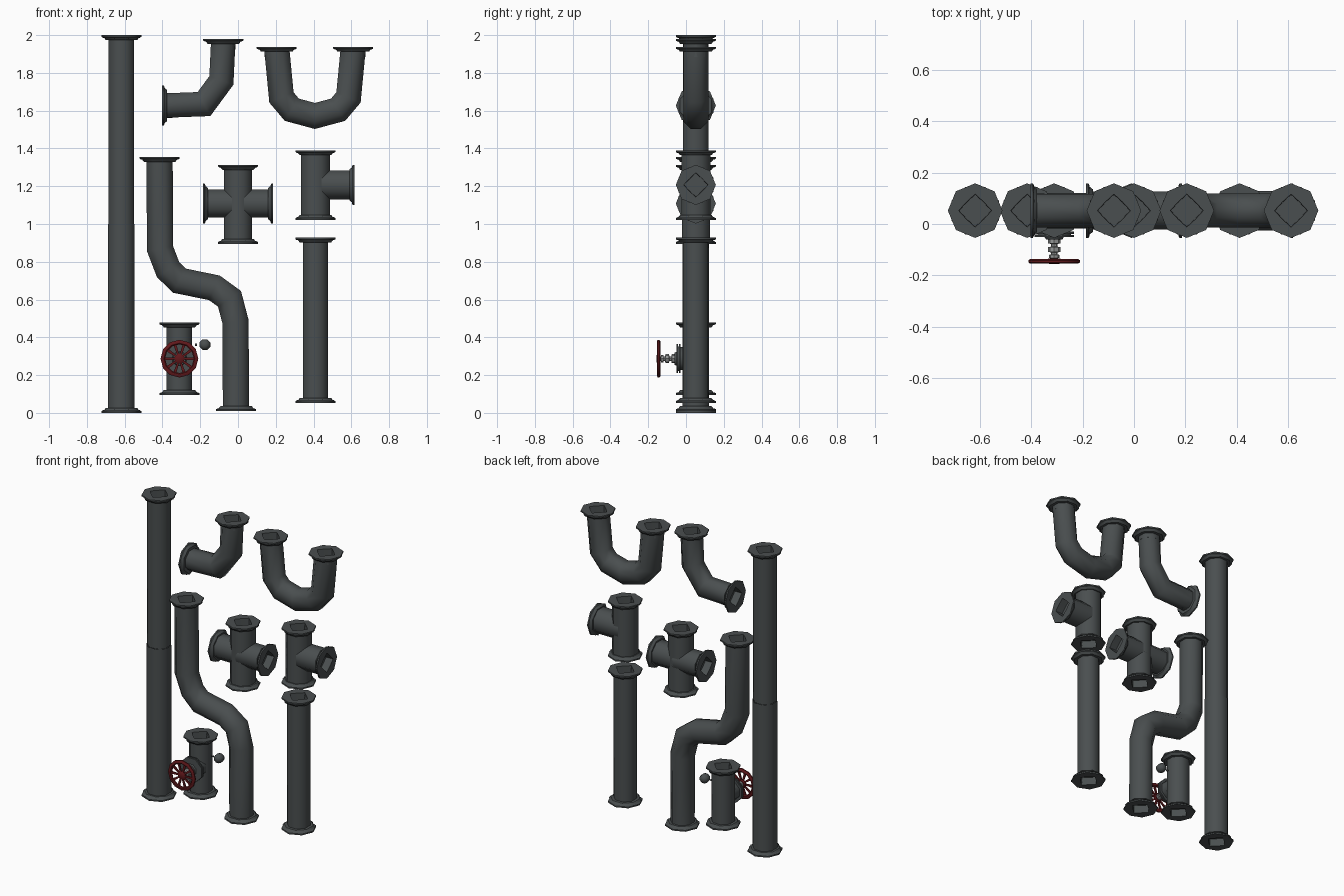
import bpy, bmesh, math
from mathutils import Vector

if "Cube" in bpy.data.objects:
    bpy.data.objects.remove(bpy.data.objects["Cube"])

YC = 0.052          # depth of the pipe axes
X, Y, Z = Vector((1, 0, 0)), Vector((0, 1, 0)), Vector((0, 0, 1))


def material(name, rgb):
    m = bpy.data.materials.new(name)
    m.diffuse_color = (*rgb, 1)
    m.use_nodes = True
    m.node_tree.nodes["Principled BSDF"].inputs["Base Color"].default_value = m.diffuse_color
    return m


IRON = material("dark_iron", (0.068, 0.077, 0.079))
RED = material("dark_red", (0.12, 0.009, 0.011))
STEEL = material("light_steel", (0.30, 0.31, 0.31))


def pt(x, z):
    return Vector((x, YC, z))


def loft(bm, rings, cap=True, closed=False):
    vs = [[bm.verts.new(p) for p in r] for r in rings]
    pairs = list(zip(vs, vs[1:])) + ([(vs[-1], vs[0])] if closed else [])
    for a, b in pairs:
        n = len(a)
        for i in range(n):
            bm.faces.new((a[i], a[(i + 1) % n], b[(i + 1) % n], b[i]))
    if cap and not closed:
        bm.faces.new(vs[0])
        bm.faces.new(vs[-1])


def ring(c, u, v, r, n=8, phase=0.0, square=False):
    out = []
    for i in range(n):
        a = phase + math.tau * i / n
        k = r * (0.74 if square and i % 2 else 1)
        out.append(c + u * (k * math.cos(a)) + v * (k * math.sin(a)))
    return out


def lathe(bm, c, axis, profile, n=8, phase=0.0, closed=False):
    """profile: (radius, distance along axis[, square bore])"""
    v = Z if abs(axis.y) > 0.5 else Y
    u = v.cross(axis)
    loft(bm, [ring(c + axis * p[1], u, v, p[0], n, phase, len(p) > 2)
              for p in profile], closed=closed)


def tube(bm, path, r=0.073, cap=False):
    """Mitred eight-sided sweep along a path in the x-z plane."""
    pts = [pt(*p) for p in path]
    rings = []
    for i, p in enumerate(pts):
        a = (p - pts[i - 1]).normalized() if i else None
        b = (pts[i + 1] - p).normalized() if i < len(pts) - 1 else None
        a, b = a or b, b or a
        t = (a + b).normalized()
        rings.append(ring(p, Y.cross(t) / t.dot(a), Y, r, 8, math.pi / 8))
    loft(bm, rings, cap)


def flange(bm, x, z, axis):
    """Octagonal flange with square recess; axis points out of the pipe."""
    c = pt(x, z)
    lathe(bm, c, axis, [(0.066, -0.055), (0.066, -0.014), (0.097, -0.014), (0.106, -0.009),
                        (0.106, 0), (0.064, 0, 1), (0.062, -0.05, 1)])
    lathe(bm, c, axis, [(0.068, -0.026), (0.09, -0.026), (0.1, -0.014), (0.068, -0.014)],
          phase=math.pi / 8, closed=True)


def finish(name, bm, mat, angle=50):
    bmesh.ops.recalc_face_normals(bm, faces=bm.faces)
    me = bpy.data.meshes.new(name)
    bm.to_mesh(me)
    bm.free()
    me.materials.append(mat)
    ob = bpy.data.objects.new(name, me)
    bpy.context.collection.objects.link(ob)
    bpy.ops.object.select_all(action='DESELECT')
    ob.select_set(True)
    bpy.context.view_layer.objects.active = ob
    bpy.ops.object.shade_smooth_by_angle(angle=math.radians(angle))


def fitting(name, tubes, flanges):
    bm = bmesh.new()
    for path, r in tubes:
        tube(bm, path, r)
    for f in flanges:
        flange(bm, *f)
    finish(name, bm, IRON)


# long pipe in two sections, and short pipe
fitting("long_pipe", [([(-.617, .005), (-.617, 1)], .076), ([(-.617, 1), (-.617, 1.995)], .073)],
        [(-.617, 2, Z), (-.617, 0, -Z)])
fitting("short_pipe", [([(.41, .06), (.41, .92)], .071)], [(.41, .928, Z), (.41, .053, -Z)])

# elbow, return bend and offset bend
fitting("elbow_pipe", [([(-.39, 1.627), (-.18, 1.635), (-.088, 1.76), (-.078, 1.97)], .07)],
        [(-.402, 1.627, -X), (-.078, 1.98, Z)])
fitting("return_bend", [([(.205, 1.93), (.23, 1.67), (.285, 1.605), (.407, 1.572),
                          (.53, 1.605), (.585, 1.67), (.61, 1.93)], .072)],
        [(.205, 1.938, Z), (.61, 1.938, Z)])
fitting("offset_bend", [([(-.415, 1.345), (-.413, .87), (-.37, .758), (-.31, .70), (-.125, .662),
                          (-.045, .604), (-.013, .482), (-.011, .02)], .075)],
        [(-.415, 1.355, Z), (-.01, .01, -Z)])

# cross and tee
fitting("cross_fitting", [([(0, .905), (0, 1.3)], .08), ([(-.175, 1.108), (.175, 1.108)], .08)],
        [(0, 1.313, Z), (0, .895, -Z), (.186, 1.108, X), (-.186, 1.108, -X)])
fitting("tee_fitting", [([(.41, 1.03), (.41, 1.205), (.41, 1.38)], .083),
                        ([(.41, 1.207), (.605, 1.207)], .083)],
        [(.41, 1.39, Z), (.41, 1.022, -Z), (.617, 1.207, X)])

# valve body with bonnet discs facing the front
VX, VZ = -.31, .287
fitting("valve_body", [([(VX, .105), (VX, .47)], .073)], [(VX, .479, Z), (VX, .095, -Z)])
bm = bmesh.new()
front = Vector((VX, 0, VZ))
lathe(bm, front, -Y, [(.066, -.05), (.066, .03), (.083, .03), (.083, .038), (.07, .038),
                      (.07, .043), (.083, .043), (.083, .051), (.04, .051), (.035, .06)], 8, math.pi / 8)
finish("valve_bonnet", bm, IRON)

# stem with nuts
bm = bmesh.new()
lathe(bm, front, -Y, [(.024, .055), (.024, .075), (.012, .078), (.012, .088), (.024, .09),
                      (.024, .108), (.012, .111), (.012, .118), (.02, .12), (.02, .132), (.011, .134),
                      (.011, .148)], 8)
finish("valve_stem", bm, STEEL, 30)

# handwheel: rim, hub and spokes
bm = bmesh.new()
lathe(bm, front, -Y, [(.076, .141), (.082, .136), (.093, .136), (.1, .141), (.1, .149),
                      (.093, .154), (.082, .154), (.076, .149)], 12, closed=True)
lathe(bm, front, -Y, [(.024, .134), (.028, .14), (.028, .15), (.018, .156)], 10)
for i in range(10):
    a = math.tau * i / 10
    d = Vector((math.cos(a), 0, math.sin(a)))
    s = d.cross(Y)
    loft(bm, [[front + d * r - Y * .146 + s * (w * j) + Y * (.004 * k)
               for j, k in ((-1, -1), (1, -1), (1, 1), (-1, 1))]
              for r, w in ((.02, .005), (.08, .008))])
finish("handwheel", bm, RED, 40)

# small side knob and its pin
bm = bmesh.new()
lathe(bm, pt(-.175, .361), Y, [(.012, -.03), (.026, -.02), (.031, 0), (.026, .02), (.012, .03)], 8, math.pi / 8)
lathe(bm, pt(-.222, .361), X, [(.006, -.006), (.006, .006)], 6)
finish("side_knob", bm, IRON, 60)
